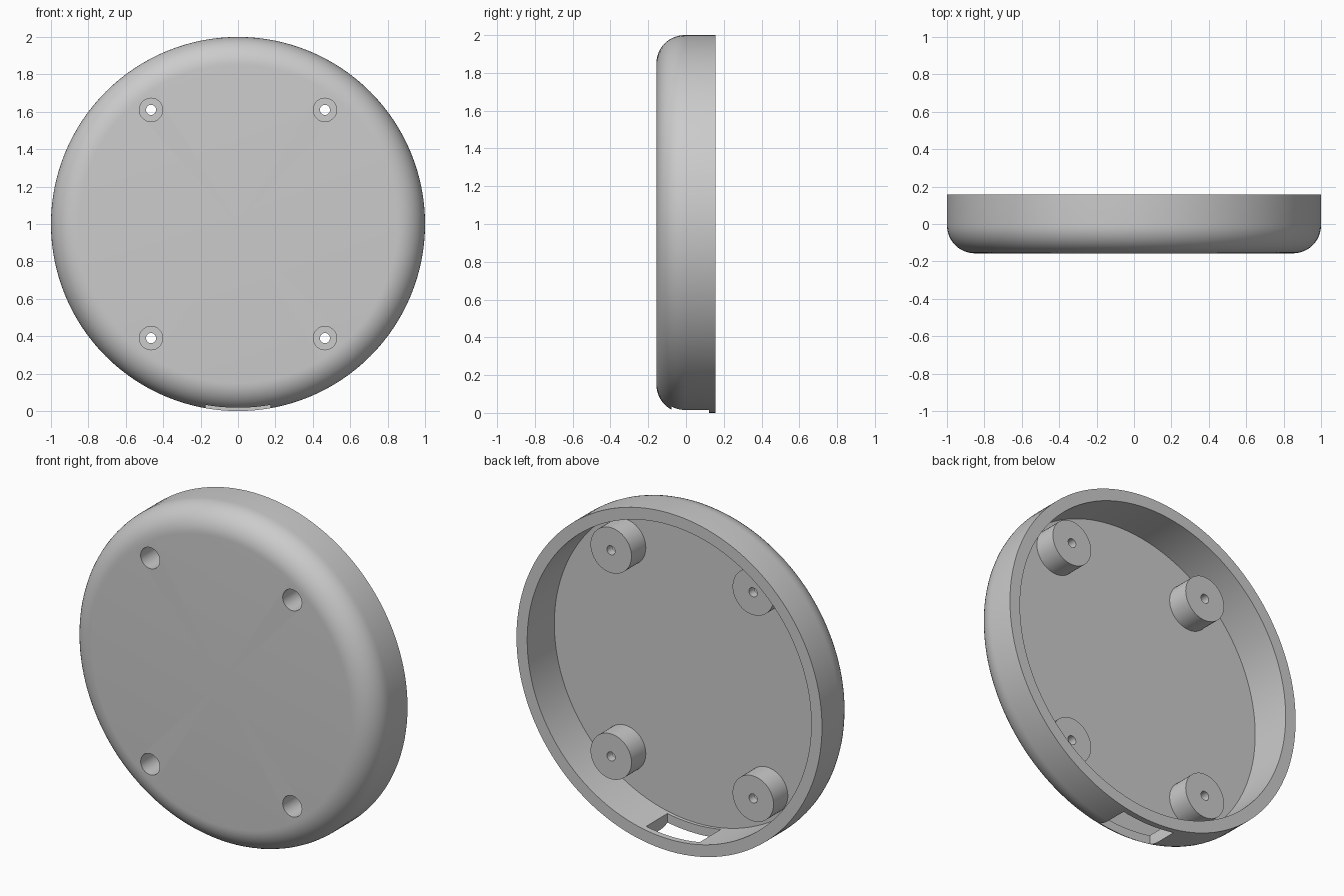
import bpy, bmesh, math
from mathutils import Vector, Matrix

if "Cube" in bpy.data.objects:
    bpy.data.objects.remove(bpy.data.objects["Cube"], do_unlink=True)

BACK, FRONT, FLOOR = 0.157, -0.157, -0.097   # depths along y
FILLET, INNER = 0.15, 0.93
CENTRE = Vector((0, 0, 1))

grey = bpy.data.materials.new("plain grey")
grey.use_nodes = True
grey.diffuse_color = (0.6, 0.6, 0.6, 1)
grey.node_tree.nodes["Principled BSDF"].inputs["Base Color"].default_value = (0.6, 0.6, 0.6, 1)


def make_object(name, bm):
    bmesh.ops.recalc_face_normals(bm, faces=bm.faces)
    mesh = bpy.data.meshes.new(name)
    bm.to_mesh(mesh)
    bm.free()
    mesh.materials.append(grey)
    obj = bpy.data.objects.new(name, mesh)
    bpy.context.collection.objects.link(obj)
    return obj


def cylinder(name, x, z, radius, y0, y1, sides=48):
    bm = bmesh.new()
    place = Matrix.Translation((x, (y0 + y1) / 2, z)) @ Matrix.Rotation(math.pi / 2, 4, "X")
    bmesh.ops.create_cone(bm, cap_ends=True, segments=sides, radius1=radius,
                          radius2=radius, depth=y1 - y0, matrix=place)
    return make_object(name, bm)


def box(name, low, high):
    bm = bmesh.new()
    low, high = Vector(low), Vector(high)
    size = Matrix.Diagonal((high - low).to_4d())
    size[3][3] = 1
    bmesh.ops.create_cube(bm, size=1, matrix=Matrix.Translation((low + high) / 2) @ size)
    return make_object(name, bm)


def combine(target, tool, operation):
    mod = target.modifiers.new("combine", "BOOLEAN")
    mod.operation, mod.object, mod.solver = operation, tool, "EXACT"
    bpy.context.view_layer.objects.active = target
    bpy.ops.object.modifier_apply(modifier=mod.name)
    bpy.data.objects.remove(tool, do_unlink=True)


# Round shell: a rounded front and an open back, turned about the y axis
profile = [(0, FRONT)]
for i in range(13):
    a = math.pi / 2 * i / 12
    profile.append((1 - FILLET + FILLET * math.sin(a), FRONT + FILLET - FILLET * math.cos(a)))
profile += [(1, BACK), (INNER, BACK), (INNER, FLOOR), (0, FLOOR)]
bm = bmesh.new()
verts = [bm.verts.new((r, y, 1)) for r, y in profile]
edges = [bm.edges.new(pair) for pair in zip(verts, verts[1:])]
bmesh.ops.spin(bm, geom=verts + edges, cent=CENTRE, axis=(0, 1, 0),
               angle=math.tau, steps=128, use_duplicate=False)
bmesh.ops.remove_doubles(bm, verts=bm.verts, dist=0.0005)
shell = make_object("round_cover", bm)

# Four screw posts with deep counterbores and narrow through holes
for x in (-0.465, 0.465):
    for z in (0.39, 1.61):
        combine(shell, cylinder("post", x, z, 0.134, FLOOR - 0.02, 0.037), "UNION")
        combine(shell, cylinder("counterbore", x, z, 0.0625, FRONT - 0.1, -0.012), "DIFFERENCE")
        combine(shell, cylinder("screw_hole", x, z, 0.027, FRONT - 0.1, 0.1, 24), "DIFFERENCE")

# Cable slot through the bottom wall
combine(shell, box("slot", (-0.175, -0.077, -0.1), (0.175, 0.122, 0.2)), "DIFFERENCE")

bpy.ops.object.select_all(action="DESELECT")
shell.select_set(True)
bpy.context.view_layer.objects.active = shell
bpy.ops.object.shade_smooth_by_angle(angle=math.radians(30))
